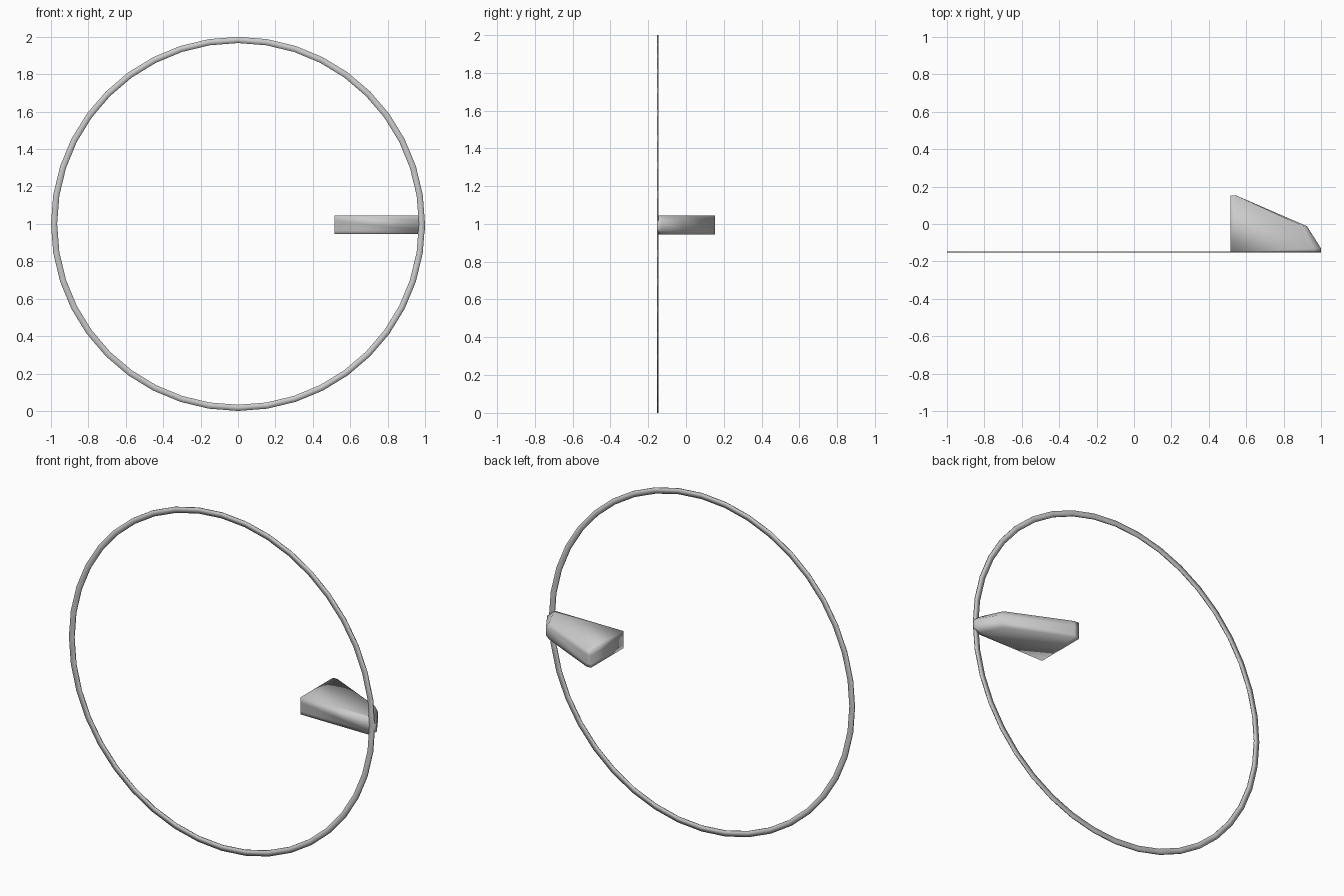
import bpy, bmesh, math

if "Cube" in bpy.data.objects:
    bpy.data.objects.remove(bpy.data.objects["Cube"])


def make_object(name, bm):
    bmesh.ops.recalc_face_normals(bm, faces=bm.faces)
    for f in bm.faces:
        f.smooth = True
    mesh = bpy.data.meshes.new(name)
    bm.to_mesh(mesh)
    bm.free()
    obj = bpy.data.objects.new(name, mesh)
    bpy.context.collection.objects.link(obj)
    return obj


def stitch(bm, loops, closed):
    pairs = list(zip(loops, loops[1:]))
    if closed:
        pairs.append((loops[-1], loops[0]))
    for a, b in pairs:
        for i in range(len(a)):
            j = (i + 1) % len(a)
            bm.faces.new((a[i], a[j], b[j], b[i]))


# Thin flat hoop: a slim rectangular section swept round the y axis
SEGMENTS = 40
Y_FRONT, Y_BACK = -0.153, -0.146
section = [(0.967, Y_FRONT), (1.0, Y_FRONT), (1.0, Y_BACK), (0.967, Y_BACK)]
bm = bmesh.new()
loops = []
for k in range(SEGMENTS):
    a = 2 * math.pi * k / SEGMENTS
    loops.append([bm.verts.new((r * math.cos(a), y, 1 + r * math.sin(a)))
                  for r, y in section])
stitch(bm, loops, closed=True)
make_object("hoop", bm)

# Tapered side bracket: stacked outlines, tip bevelled at top and bottom
# each layer: height, how far the slanted tip is pushed out
layers = [(0.945, 0.0), (0.965, 1.0), (1.015, 1.0), (1.045, 0.0)]
bm = bmesh.new()
loops = []
for z, out in layers:
    outline = [(0.515, 0.153), (0.545, 0.153),
               (0.905 + 0.02 * out, -0.012),
               (0.96 + 0.04 * out, -0.13),
               (0.965 + 0.035 * out, -0.153),
               (0.515, -0.153)]
    loops.append([bm.verts.new((x, y, z)) for x, y in outline])
stitch(bm, loops, closed=False)
bm.faces.new(loops[0])
bm.faces.new(loops[-1])
make_object("side_bracket", bm)
